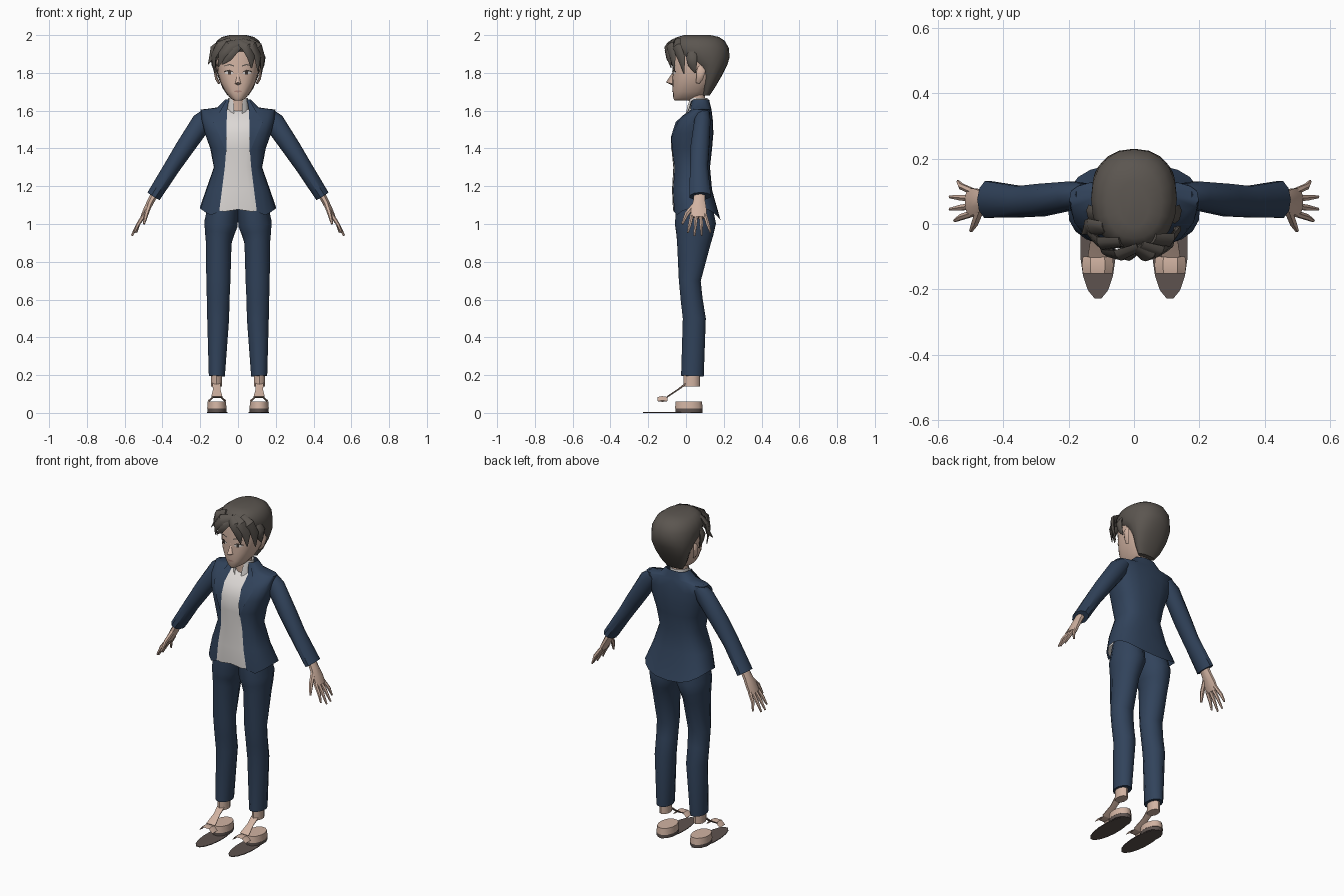
import bpy, bmesh, math
from mathutils import Vector


def material(name, rgb):
    m = bpy.data.materials.new(name)
    m.diffuse_color = (*rgb, 1)
    return m


NAVY = material("navy cloth", (0.031, 0.056, 0.105))
WHITE = material("shirt white", (0.72, 0.69, 0.67))
SKIN = material("skin", (0.64, 0.45, 0.36))
HAIR = material("hair", (0.105, 0.092, 0.080))
SHOE = material("shoe brown", (0.110, 0.085, 0.077))
DARK = material("eye dark", (0.045, 0.035, 0.03))
LIP = material("lip", (0.42, 0.24, 0.20))


def make(name, verts, faces, mat, mirror=True, angle=40):
    me = bpy.data.meshes.new(name)
    me.from_pydata([tuple(v) for v in verts], [], faces)
    bm = bmesh.new()
    bm.from_mesh(me)
    bmesh.ops.remove_doubles(bm, verts=bm.verts, dist=1e-5)
    bmesh.ops.recalc_face_normals(bm, faces=bm.faces)
    bm.to_mesh(me)
    bm.free()
    me.materials.append(mat)
    ob = bpy.data.objects.new(name, me)
    bpy.context.collection.objects.link(ob)
    bpy.ops.object.select_all(action='DESELECT')
    ob.select_set(True)
    bpy.context.view_layer.objects.active = ob
    bpy.ops.object.shade_smooth_by_angle(angle=math.radians(angle))
    if mirror:
        mod = ob.modifiers.new("mirror", 'MIRROR')
        mod.use_clip = False
        mod.merge_threshold = 0.0005
    return ob


def grid_faces(rows, cols, wrap):
    span = cols if wrap else cols - 1
    return [(r * cols + c, r * cols + (c + 1) % cols,
             (r + 1) * cols + (c + 1) % cols, (r + 1) * cols + c)
            for r in range(rows - 1) for c in range(span)]


def half_shell(name, rows, p, mat, n=8, t1=math.pi, hem=0.0, caps=False):
    """Right half of a body shell; rows are (z, half width, front y, back y, opening)."""
    verts = []
    for r, (z, w, yf, yb, gap) in enumerate(rows):
        t0 = math.asin((gap / w) ** (1 / p))
        for i in range(n + 1):
            t = t0 + (t1 - t0) * i / n
            s, c = abs(math.sin(t)), math.cos(t)
            drop = hem * c * c * (0.4 if i == 0 else 1) if r == 0 else 0
            verts.append((w * s ** p if s > 1e-6 else 0,
                          (yf + yb) / 2 - (yb - yf) / 2 * math.copysign(abs(c) ** p, c), z - drop))
    faces = grid_faces(len(rows), n + 1, False)
    if caps:
        faces += [tuple(range(n + 1)), tuple(range(len(verts) - n - 1, len(verts)))]
    return make(name, verts, faces, mat)


def tube(name, pts, radii, mat, side=None, n=8, mirror=True, centre=(0, 0.06, 1.88)):
    """Tapered tube; radii are (along side direction, across it)."""
    pts = [Vector(q) for q in pts]
    verts = []
    for i, q in enumerate(pts):
        t = (pts[min(i + 1, len(pts) - 1)] - pts[max(i - 1, 0)]).normalized()
        u = Vector(side) if side else q - Vector(centre)
        u = (u - t * u.dot(t)).normalized()
        v = t.cross(u)
        for k in range(n):
            a = 2 * math.pi * (k + 0.5) / n if n > 4 else 2 * math.pi * k / n
            verts.append(q + u * radii[i][0] * math.cos(a) + v * radii[i][1] * math.sin(a))
    faces = grid_faces(len(pts), n, True)
    faces += [tuple(range(n)), tuple(range(len(verts) - n, len(verts)))]
    return make(name, verts, faces, mat, mirror)


def surface_y(rows, p, x, z):
    for a, b in zip(rows, rows[1:]):
        if a[0] <= z <= b[0]:
            f = (z - a[0]) / (b[0] - a[0])
            _, w, yf, yb, _ = [i + (j - i) * f for i, j in zip(a, b)]
            k = max(0, 1 - min(1, x / w) ** (2 / p)) ** (p / 2)
            return (yf + yb) / 2 - (yb - yf) / 2 * k
    return 0


def plate(name, rows, p, lower, upper, mat, lift=0.003):
    """Thin strip lying on a shell, between two (x, z) edges."""
    pts = list(lower) + list(upper)
    verts = [(x, surface_y(rows, p, x, z) - lift, z) for x, z in pts]
    m = len(lower)
    return make(name, verts, [(i, i + 1, m + i + 1, m + i) for i in range(m - 1)], mat)


# Jacket, shirt front and lapels
JACKET = [(1.085, .203, -.07, .183, .10), (1.18, .170, -.075, .138, .085), (1.30, .128, -.068, .127, .07),
          (1.40, .147, -.078, .138, .062), (1.48, .175, -.075, .145, .06), (1.55, .192, -.045, .142, .06),
          (1.605, .198, .025, .135, .06), (1.617, .11, .02, .132, .058), (1.66, .068, .03, .122, .045)]
half_shell("jacket", JACKET, 0.75, NAVY, n=9, hem=0.065)
SHIRT = [(z, w - .014, yf + .001, yb - .015, 0) for z, w, yf, yb, g in JACKET[:7]]
half_shell("shirt", SHIRT, 0.75, WHITE, n=6, t1=math.pi / 2, hem=0.02)
plate("lapel", JACKET, 0.75, [(.062, 1.38), (.06, 1.46), (.06, 1.54), (.058, 1.60), (.05, 1.65)],
      [(.064, 1.385), (.095, 1.46), (.13, 1.54), (.10, 1.59), (.062, 1.655)], NAVY, 0.007)

# Neck and shirt collar
tube("neck", [(0, .06, 1.54), (0, .06, 1.62), (0, .055, 1.70)], [(.045, .045)] * 3, SKIN, (1, 0, 0), 12, False)
half_shell("shirt_collar", [(1.585, .058, -.005, .115, .02), (1.63, .056, .005, .115, .022),
                            (1.668, .053, .015, .115, .03)], 1.0, WHITE, n=7)

# Sleeves
tube("sleeve", [(.15, .09, 1.585), (.19, .087, 1.54), (.285, .073, 1.40), (.35, .068, 1.30), (.447, .075, 1.147)],
     [(.036, .038), (.045, .055), (.052, .049), (.050, .043), (.059, .038)], NAVY, (0, 1, 0), 10)

# Hands: palm, four spread fingers, thumb
tube("palm", [(.435, .072, 1.17), (.462, .07, 1.12), (.485, .068, 1.075), (.505, .066, 1.035)],
     [(.030, .022), (.034, .020), (.044, .018), (.044, .013)], SKIN, (0, 1, 0), 8)
for i, (y0, y1, x1, z1) in enumerate([(.032, .010, .548, .955), (.055, .045, .562, .938),
                                      (.078, .083, .562, .940), (.100, .130, .538, .955)]):
    tube(f"finger_{i + 1}", [(.495, y0, 1.05), (.528, (y0 + y1) / 2, 1.0), (x1, y1, z1)],
         [(.011, .011), (.010, .010), (.005, .005)], SKIN, (0, 1, 0), 6)
tube("thumb", [(.470, .045, 1.10), (.485, .005, 1.055), (.498, -.020, 1.0)],
     [(.014, .014), (.013, .012), (.006, .006)], SKIN, (0, 1, 0), 6)

# Trousers
LEG = [(1.13, .075, .08, .04, .095), (1.0, .090, .092, .05, .112), (.95, .098, .080, .046, .102),
       (.90, .102, .070, .041, .092), (.70, .104, .066, .020, .060), (.60, .105, .062, .030, .060),
       (.50, .105, .060, .044, .063), (.195, .112, .044, .034, .062)]
tube("trouser_leg", [(x, y, z) for z, x, rx, y, ry in LEG], [(rx, ry) for z, x, rx, y, ry in LEG],
     NAVY, (1, 0, 0), 12)

# Ankles, open shoes: flat sole, heel block, instep strap, toe band
tube("ankle", [(.114, .03, .23), (.114, .03, .14)], [(.030, .044)] * 2, SKIN, (1, 0, 0), 10)
tube("sole", [(.11, -.07, 0), (.11, -.07, .004)], [(.055, .16)] * 2, SHOE, (1, 0, 0), 16)
tube("heel_base", [(.112, .015, .002), (.112, .015, .022)], [(.052, .074)] * 2, SHOE, (1, 0, 0), 12)
tube("heel_block", [(.112, .015, .022), (.112, .015, .060)], [(.053, .076), (.050, .072)], SKIN, (1, 0, 0), 12)
tube("instep_strap", [(.114, .0, .155), (.113, -.04, .125), (.112, -.10, .085)],
     [(.026, .006), (.022, .004), (.034, .004)], SKIN, (1, 0, 0), 6)
tube("toe_band", [(.066, -.125, .062), (.09, -.125, .084), (.132, -.125, .084), (.156, -.125, .062)],
     [(.026, .005)] * 4, SKIN, (0, 1, 0), 4)

# Head
HEAD = [(1.653, .018, -.060, .03, 0), (1.665, .040, -.067, .07, 0), (1.70, .068, -.070, .115, 0),
        (1.75, .094, -.073, .15, 0), (1.80, .108, -.070, .18, 0), (1.86, .114, -.072, .20, 0),
        (1.92, .110, -.065, .20, 0)]
half_shell("head", HEAD, 0.8, SKIN, n=10, caps=True)
make("nose", [(0, -.070, 1.805), (0, -.106, 1.750), (.017, -.068, 1.742), (0, -.068, 1.732)],
     [(0, 1, 2), (1, 3, 2)], SKIN, angle=20)
tube("ear", [(.100, .062, 1.745), (.114, .072, 1.77), (.122, .08, 1.81), (.112, .075, 1.835)],
     [(.006, .010), (.008, .018), (.008, .024), (.005, .012)], SKIN, (1, 0, 0), 6)

# Painted face: eye white, iris, lash line, brow, mouth
plate("eye_white", HEAD, 0.8, [(.024, 1.797), (.045, 1.790), (.068, 1.798)],
      [(.026, 1.802), (.045, 1.812), (.068, 1.806)], WHITE, .002)
plate("iris", HEAD, 0.8, [(.038, 1.791), (.053, 1.791)], [(.038, 1.811), (.053, 1.811)], DARK, .004)
plate("lash_line", HEAD, 0.8, [(.022, 1.801), (.045, 1.811), (.073, 1.803)],
      [(.024, 1.805), (.045, 1.817), (.073, 1.810)], DARK, .005)
plate("eyebrow", HEAD, 0.8, [(.020, 1.833), (.045, 1.841), (.073, 1.835)],
      [(.020, 1.839), (.045, 1.848), (.073, 1.838)], HAIR, .004)
plate("mouth", HEAD, 0.8, [(0, 1.697), (.012, 1.698), (.022, 1.701)],
      [(0, 1.706), (.012, 1.706), (.022, 1.703)], LIP, .004)

# Hair cap
half_shell("hair_cap", [(1.68, .055, .088, .125, 0), (1.72, .082, .085, .152, 0), (1.78, .106, .078, .187, 0),
                        (1.84, .124, .035, .218, 0), (1.88, .130, -.045, .230, 0), (1.93, .131, -.078, .228, 0),
                        (1.97, .112, -.068, .205, 0), (1.99, .085, -.045, .175, 0),
                        (2.0, .045, -.010, .13, 0)], 0.9, HAIR, n=10, caps=True)

# Loose fringe locks, swept to both sides of the parting
LOCKS = [[(.015, -.070, 1.965), (-.045, -.095, 1.945), (-.085, -.088, 1.895), (-.105, -.066, 1.83)],
         [(.010, -.075, 1.950), (-.025, -.098, 1.925), (-.055, -.092, 1.880), (-.085, -.078, 1.845)],
         [(-.04, -.055, 1.975), (-.100, -.060, 1.945), (-.130, -.035, 1.89), (-.125, -.020, 1.80)],
         [(-.09, -.010, 1.965), (-.130, -.010, 1.93), (-.140, -.010, 1.88), (-.158, -.030, 1.845)],
         [(.005, -.070, 1.965), (.045, -.098, 1.940), (.070, -.092, 1.885), (.072, -.078, 1.825)],
         [(.020, -.065, 1.970), (.075, -.085, 1.945), (.105, -.070, 1.885), (.105, -.062, 1.81)],
         [(.06, -.045, 1.975), (.110, -.050, 1.940), (.130, -.025, 1.88), (.124, -.010, 1.795)],
         [(-.11, .03, 1.92), (-.132, .03, 1.88), (-.128, .035, 1.84), (-.122, .05, 1.80)],
         [(.11, .03, 1.92), (.132, .03, 1.88), (.128, .035, 1.84), (.122, .05, 1.80)]]
for i, path in enumerate(LOCKS):
    tube(f"fringe_lock_{i + 1}", path, [(.010, .020), (.013, .030), (.010, .024), (.002, .003)],
         HAIR, None, 6, False)
